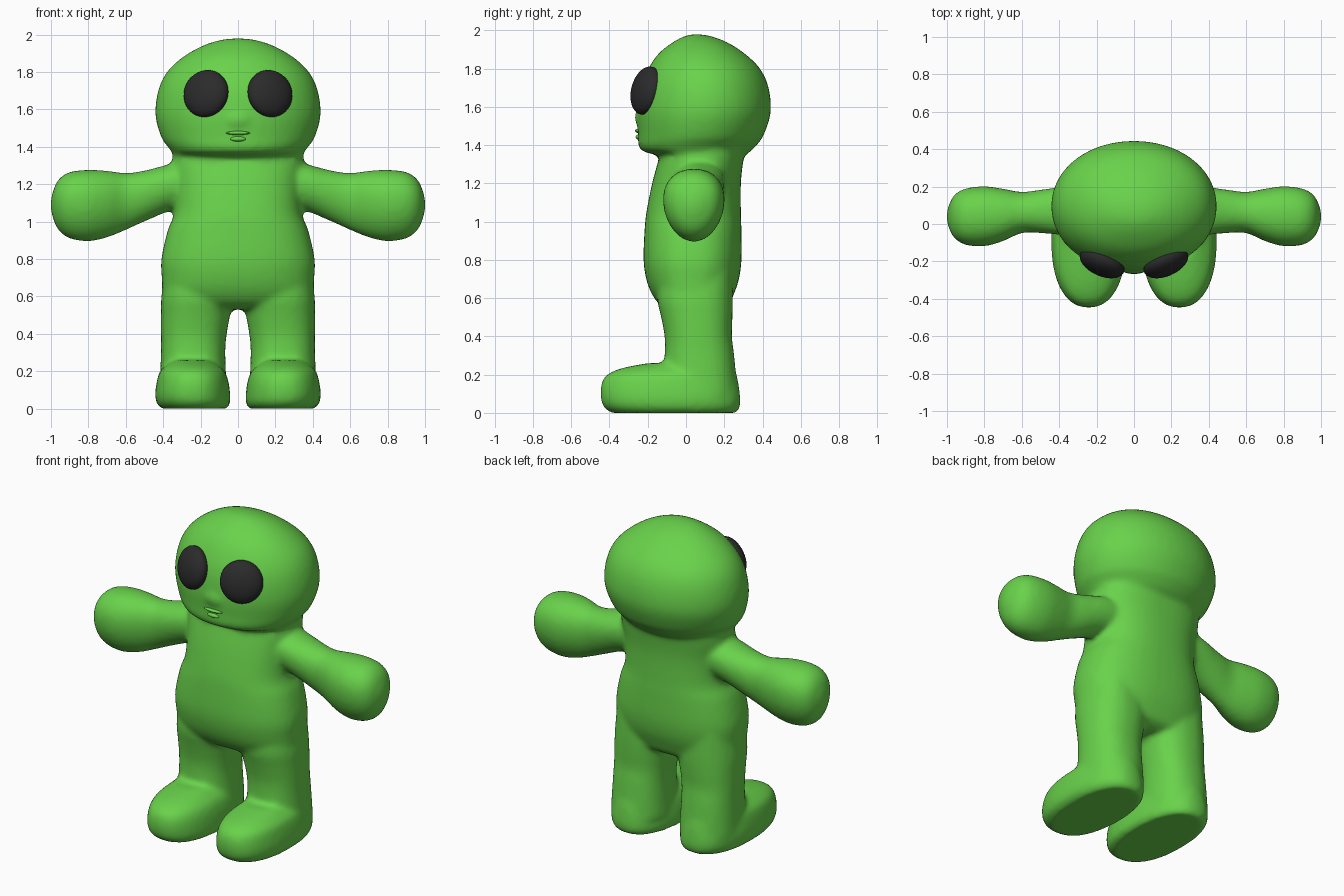
import bpy, bmesh, math
from mathutils import Vector, Matrix

if "Cube" in bpy.data.objects:
    bpy.data.objects.remove(bpy.data.objects["Cube"])


def material(name, rgb):
    m = bpy.data.materials.new(name)
    m.diffuse_color = (*rgb, 1)
    m.use_nodes = True
    m.node_tree.nodes["Principled BSDF"].inputs["Base Color"].default_value = m.diffuse_color
    return m


green = material("leaf green", (0.141, 0.645, 0.07))
black = material("eye black", (0.024, 0.024, 0.024))


def spline(rings, steps=5):
    """Catmull-Rom interpolation through the ring parameters."""
    out = []
    for i in range(len(rings) - 1):
        p = [rings[max(0, min(len(rings) - 1, i + k))] for k in (-1, 0, 1, 2)]
        for s in range(steps):
            t = s / steps
            out.append([0.5 * (2 * b + (c - a) * t + (2 * a - 5 * b + 4 * c - d) * t * t
                               + (3 * b - a - 3 * c + d) * t ** 3) for a, b, c, d in zip(*p)])
    out.append(list(rings[-1]))
    return out


def loft(bm, rings, place, power=2.0, taper=0.0, n=48):
    """Closed skin through rings (t, u0, u1, v0, v1); place maps (t, u, v) to a point."""
    loops = []
    for t, u0, u1, v0, v1 in spline(rings):
        loop = []
        for k in range(n):
            a = 2 * math.pi * k / n
            c, s = math.cos(a), math.sin(a)
            c = math.copysign(abs(c) ** (2 / power), c) * (1 + taper * s)
            s = math.copysign(abs(s) ** (2 / power), s)
            u = (u0 + u1) / 2 + c * (u1 - u0) / 2
            v = (v0 + v1) / 2 + s * (v1 - v0) / 2
            loop.append(bm.verts.new(place(t, u, v)))
        loops.append(loop)
    for a, b in zip(loops, loops[1:]):
        for k in range(n):
            j = (k + 1) % n
            bm.faces.new((a[k], a[j], b[j], b[k]))
    bm.faces.new(loops[0][::-1])
    bm.faces.new(loops[-1])


def ball(bm, centre, radii, rot=Matrix()):
    m = Matrix.Translation(centre) @ rot @ Matrix.Diagonal((*radii, 1))
    bmesh.ops.create_uvsphere(bm, u_segments=40, v_segments=24, radius=1, matrix=m)


def finish(bm, name, mat):
    bmesh.ops.recalc_face_normals(bm, faces=bm.faces)
    me = bpy.data.meshes.new(name)
    bm.to_mesh(me)
    bm.free()
    me.materials.append(mat)
    for p in me.polygons:
        p.use_smooth = True
    ob = bpy.data.objects.new(name, me)
    bpy.context.collection.objects.link(ob)
    return ob


def upright(t, u, v):
    return Vector((u, v, t))


body = bmesh.new()

# head
head = [(1.345, .30, -.12, .30), (1.365, .345, -.22, .335), (1.40, .375, -.25, .37),
        (1.45, .41, -.25, .405), (1.57, .442, -.255, .443), (1.70, .427, -.237, .432),
        (1.80, .38, -.197, .387), (1.88, .295, -.142, .305), (1.94, .19, -.065, .21),
        (1.972, .09, .0, .12), (1.98, .01, .045, .055)]
loft(body, [(z, -w, w, a, b) for z, w, a, b in head], upright, 2.05)
# small snout above the mouth
ball(body, (0, -.2, 1.545), (.10, .07, .065))

# torso
torso = [(.53, .20, -.06, .16), (.56, .35, -.13, .22), (.62, .40, -.178, .25),
         (.70, .408, -.208, .277), (.80, .41, -.222, .29), (.95, .377, -.217, .29),
         (1.05, .34, -.207, .287), (1.2, .34, -.177, .287), (1.32, .352, -.145, .30),
         (1.42, .34, -.12, .32)]
loft(body, [(z, -w, w, a, b) for z, w, a, b in torso], upright, 2.4)

leg = [(.75, .08, .39, -.14, .24), (.6, .03, .41, -.15, .245), (.5, .043, .412, -.13, .243),
       (.4, .06, .412, -.112, .24), (.3, .068, .412, -.112, .252), (.1, .06, .42, -.13, .27)]
foot = [(.0, .06, .41, -.39, .265), (.03, .042, .435, -.43, .282), (.08, .042, .443, -.446, .284),
        (.15, .052, .433, -.443, .275), (.20, .072, .418, -.412, .265),
        (.235, .11, .38, -.33, .25), (.26, .14, .35, -.2, .23)]
arm = [(.2, -.06, .2, 1.07, 1.33), (.35, -.06, .2, 1.06, 1.31), (.5, -.047, .182, 1.0, 1.273),
       (.6, -.047, .17, .955, 1.26), (.7, -.09, .187, .915, 1.272), (.8, -.117, .20, .895, 1.277),
       (.9, -.11, .188, .91, 1.265), (.96, -.075, .155, .955, 1.225),
       (.99, -.02, .1, 1.02, 1.16), (1.003, .03, .05, 1.08, 1.10)]

# legs, feet and arms on both sides
for side in (-1, 1):
    loft(body, leg, lambda t, u, v: Vector((side * u, v, t)), 2.3)
    loft(body, foot, lambda t, u, v: Vector((side * u, v, t)), 2.3)
    loft(body, arm, lambda t, u, v: Vector((side * t, u, v)), 2.1, taper=0.15)

# fuse everything into one soft skin
skin = finish(body, "body", green)
remesh = skin.modifiers.new("fuse", 'REMESH')
remesh.mode = 'VOXEL'
remesh.voxel_size = 0.016
remesh.use_smooth_shade = True
soften = skin.modifiers.new("soften", 'SMOOTH')
soften.factor = 0.5
soften.iterations = 8

# eyes, turned outward and leaning back with the face
for side, label in ((-1, "left"), (1, "right")):
    bm = bmesh.new()
    rot = Matrix.Rotation(side * math.radians(24), 4, 'Z') @ Matrix.Rotation(math.radians(-13), 4, 'X')
    ball(bm, (side * .171, -.208, 1.685), (.127, .066, .128), rot)
    finish(bm, label + "_eye", black)

# lips
bm = bmesh.new()
ball(bm, (0, -.245, 1.474), (.064, .022, .011))
ball(bm, (0, -.245, 1.442), (.042, .018, .014))
finish(bm, "lips", green)
